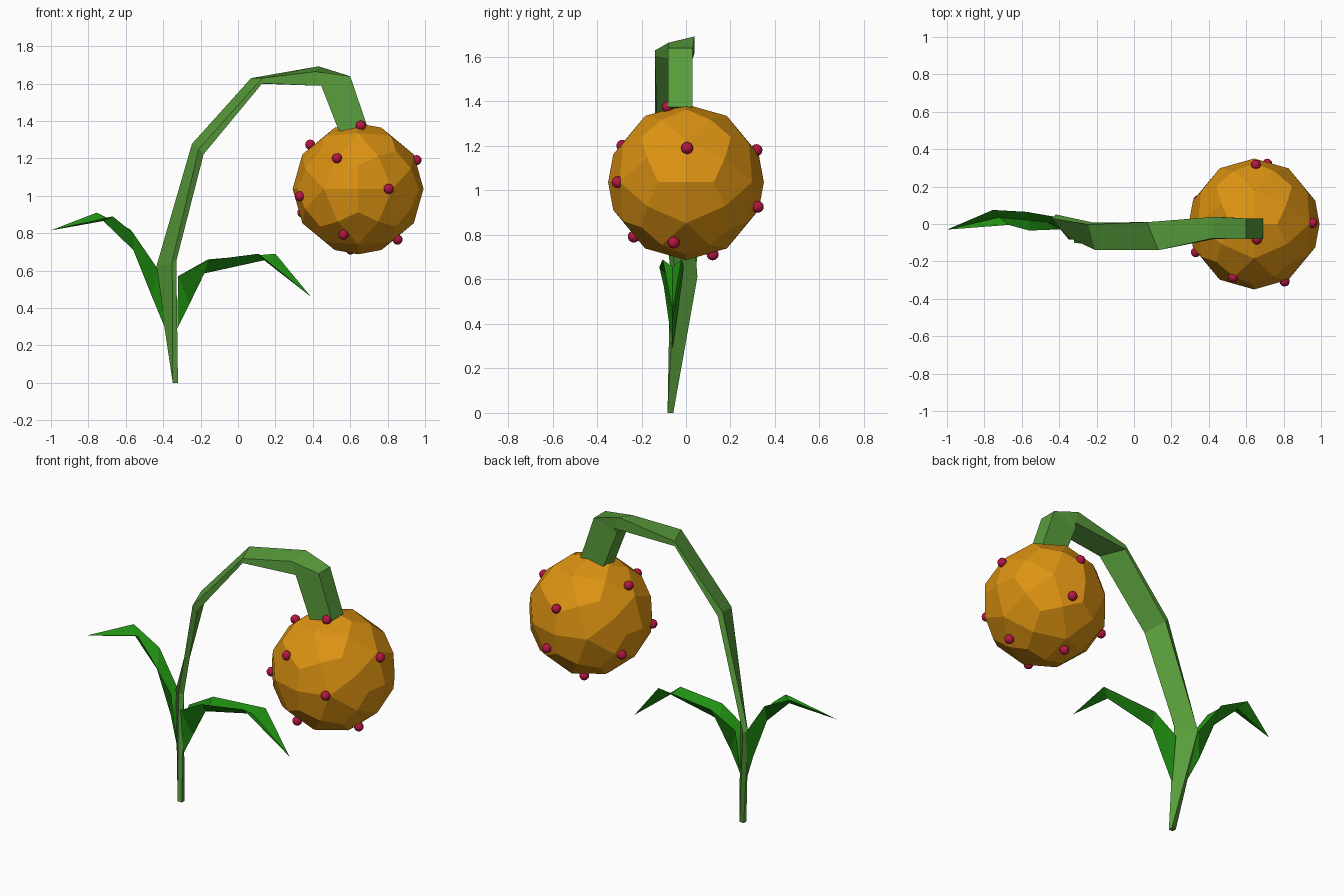
import bpy, bmesh
from mathutils import Vector as V

if "Cube" in bpy.data.objects:
    bpy.data.objects.remove(bpy.data.objects["Cube"])


def material(name, rgb):
    m = bpy.data.materials.new(name)
    m.diffuse_color = (*rgb, 1)
    m.use_nodes = True
    m.node_tree.nodes["Principled BSDF"].inputs["Base Color"].default_value = m.diffuse_color
    return m


STEM = material("stem_green", (0.10, 0.34, 0.045))
LEAF = material("leaf_green", (0.015, 0.28, 0.006))
FRUIT = material("orange", (0.72, 0.29, 0.006))
BERRY = material("crimson", (0.46, 0.008, 0.055))


def finish(bm, name, mat):
    bmesh.ops.remove_doubles(bm, verts=bm.verts, dist=1e-4)
    bmesh.ops.recalc_face_normals(bm, faces=bm.faces)
    me = bpy.data.meshes.new(name)
    bm.to_mesh(me)
    bm.free()
    me.materials.append(mat)
    ob = bpy.data.objects.new(name, me)
    bpy.context.collection.objects.link(ob)
    return ob


# Stem: four-sided rings, each a centre, a half-width to the front, a half-depth to the inside
rings = [
    ((-.335, -.07, 0), (0, -.013, 0), (.014, 0, 0)),
    ((-.385, -.01, .63), (.044, -.05, .02), (.011, .011, 0)),
    ((-.215, -.065, 1.25), (.018, -.068, -.014), (.013, .005, -.014)),
    ((.10, -.065, 1.615), (.03, -.075, 0), (0, 0, -.014)),
    ((.435, -.02, 1.64), (-.008, -.058, -.014), (.012, 0, -.038)),
    ((.522, -.025, 1.615), (0, -.055, 0), (-.078, 0, -.024)),
    ((.615, -.025, 1.36), (0, -.055, 0), (-.075, 0, -.015)),
]
bm = bmesh.new()
loops = []
for c, u, v in rings:
    c, u, v = V(c), V(u), V(v)
    loops.append([bm.verts.new(c + a * u + b * v)
                  for a, b in ((1, 1), (1, -1), (-1, -1), (-1, 1))])
for p, q in zip(loops, loops[1:]):
    for i in range(4):
        j = (i + 1) % 4
        bm.faces.new((p[i], p[j], q[j], q[i]))
bm.faces.new(loops[0])
bm.faces.new(loops[-1])
finish(bm, "stem", STEM)


# Leaves: folded blades, each station is front edge, keel, back edge
def leaf(name, base, stations, tip):
    bm = bmesh.new()
    rows = [[bm.verts.new(p) for p in row] for row in stations]
    a, b = bm.verts.new(base), bm.verts.new(tip)
    for i in range(2):
        bm.faces.new((a, rows[0][i], rows[0][i + 1]))
        for p, q in zip(rows, rows[1:]):
            bm.faces.new((p[i], q[i], q[i + 1], p[i + 1]))
        bm.faces.new((rows[-1][i], b, rows[-1][i + 1]))
    finish(bm, name, LEAF)


leaf("left_leaf", (-.385, -.03, .28), [
    ((-.43, -.03, .61), (-.46, .01, .46), (-.43, .04, .61)),
    ((-.56, -.035, .80), (-.56, .02, .71), (-.575, .065, .82)),
    ((-.67, -.005, .89), (-.72, .035, .865), (-.755, .075, .91)),
], (-1, -.03, .815))
leaf("right_leaf", (-.325, -.06, .29), [
    ((-.32, -.10, .57), (-.26, -.06, .42), (-.32, -.02, .57)),
    ((-.16, -.12, .655), (-.18, -.06, .585), (-.16, -.01, .66)),
    ((.11, -.105, .69), (.14, -.06, .655), (.20, -.02, .69)),
], (.39, -.06, .46))

# Fruit: icosahedron with each triangle split into three kites on a sphere
CENTRE, R = V((.642, 0, 1.037)), .35
PHI = (1 + 5 ** .5) / 2
ico = bmesh.new()
for a in (-1, 1):
    for b in (-PHI, PHI):
        for p in ((b, 0, a), (a, b, 0), (0, a, b)):
            ico.verts.new(p)
bmesh.ops.convex_hull(ico, input=ico.verts)
bm = bmesh.new()
for f in ico.faces:
    co = [v.co.copy() for v in f.verts]
    mid = sum(co, V())
    for i in range(3):
        kite = (co[i], co[i] + co[(i + 1) % 3], mid, co[i] + co[i - 1])
        bm.faces.new([bm.verts.new(CENTRE + p.normalized() * R) for p in kite])
ico.free()
finish(bm, "fruit", FRUIT)

# Berries dotted over the fruit, given as directions from its centre
spots = [
    (.015, -.085, .35), (-.11, -.28, .16), (.315, .005, .155), (.165, -.31, 0),
    (-.305, .13, -.13), (-.31, -.15, -.04), (-.26, 0, .24), (.01, .33, .15),
    (.07, .32, -.11), (-.04, .12, -.325), (.21, -.055, -.27), (-.08, -.24, -.25),
]
for i, s in enumerate(spots):
    bm = bmesh.new()
    bmesh.ops.create_uvsphere(bm, u_segments=12, v_segments=8, radius=.027)
    bmesh.ops.translate(bm, verts=bm.verts, vec=CENTRE + V(s).normalized() * .348)
    ob = finish(bm, f"berry_{i + 1}", BERRY)
    ob.data.shade_smooth()
